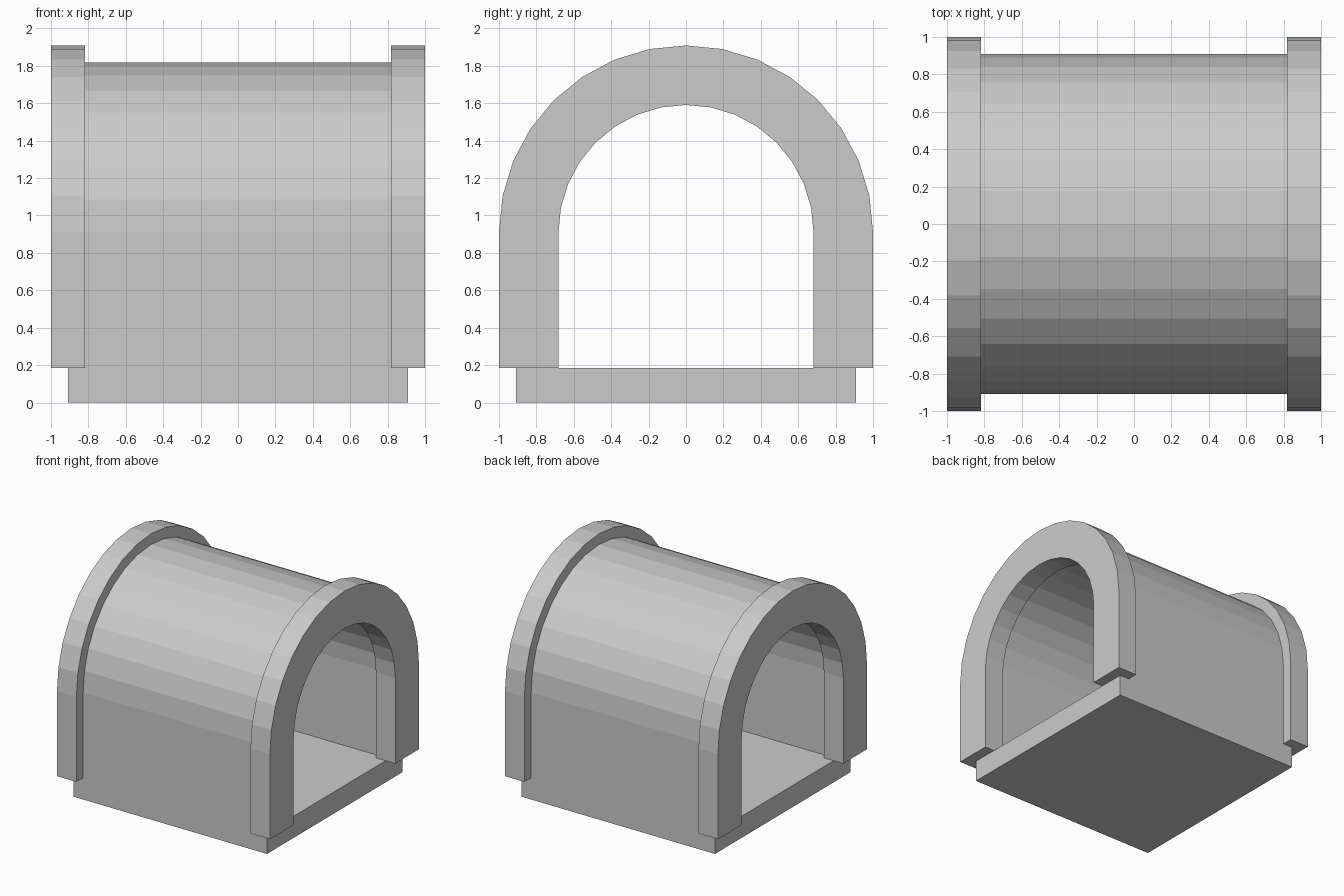
import bpy
import bmesh
from math import pi, sin, cos

if "Cube" in bpy.data.objects:
    bpy.data.objects.remove(bpy.data.objects["Cube"])

FLOOR = 0.184      # top of the floor slab
SPRING = 0.909     # height where the vault starts to curve
SEGMENTS = 16      # facets in each half circle


def make_object(name, bm):
    bmesh.ops.recalc_face_normals(bm, faces=bm.faces)
    mesh = bpy.data.meshes.new(name)
    bm.to_mesh(mesh)
    bm.free()
    obj = bpy.data.objects.new(name, mesh)
    bpy.context.collection.objects.link(obj)
    return obj


def arch_outline(radius):
    """Straight legs with a half-round top, as (y, z) points."""
    arc = [(radius * cos(pi * i / SEGMENTS), SPRING + radius * sin(pi * i / SEGMENTS))
           for i in range(SEGMENTS + 1)]
    return [(radius, FLOOR)] + arc + [(-radius, FLOOR)]


def make_arch(name, outer, inner, x0, x1):
    """Arch-shaped band between two radii, running from x0 to x1."""
    bm = bmesh.new()
    rings = [[bm.verts.new((x, y, z)) for y, z in arch_outline(r)]
             for r, x in ((outer, x0), (outer, x1), (inner, x1), (inner, x0))]
    for k in range(4):
        a, b = rings[k], rings[(k + 1) % 4]
        for i in range(len(a) - 1):
            bm.faces.new((a[i], a[i + 1], b[i + 1], b[i]))
    for end in (0, -1):
        bm.faces.new([ring[end] for ring in rings])
    return make_object(name, bm)


# Floor slab
bm = bmesh.new()
bmesh.ops.create_cube(bm, size=1)
bmesh.ops.scale(bm, vec=(1.818, 1.818, FLOOR), verts=bm.verts)
bmesh.ops.translate(bm, vec=(0, 0, FLOOR / 2), verts=bm.verts)
make_object("floor_slab", bm)

# Vaulted tunnel shell
make_arch("tunnel_shell", 0.909, 0.727, -0.909, 0.909)

# Raised arch rims at both ends
for side, name in ((-1, "left_arch_rim"), (1, "right_arch_rim")):
    make_arch(name, 1.0, 0.682, side * 0.818, side * 1.0)
